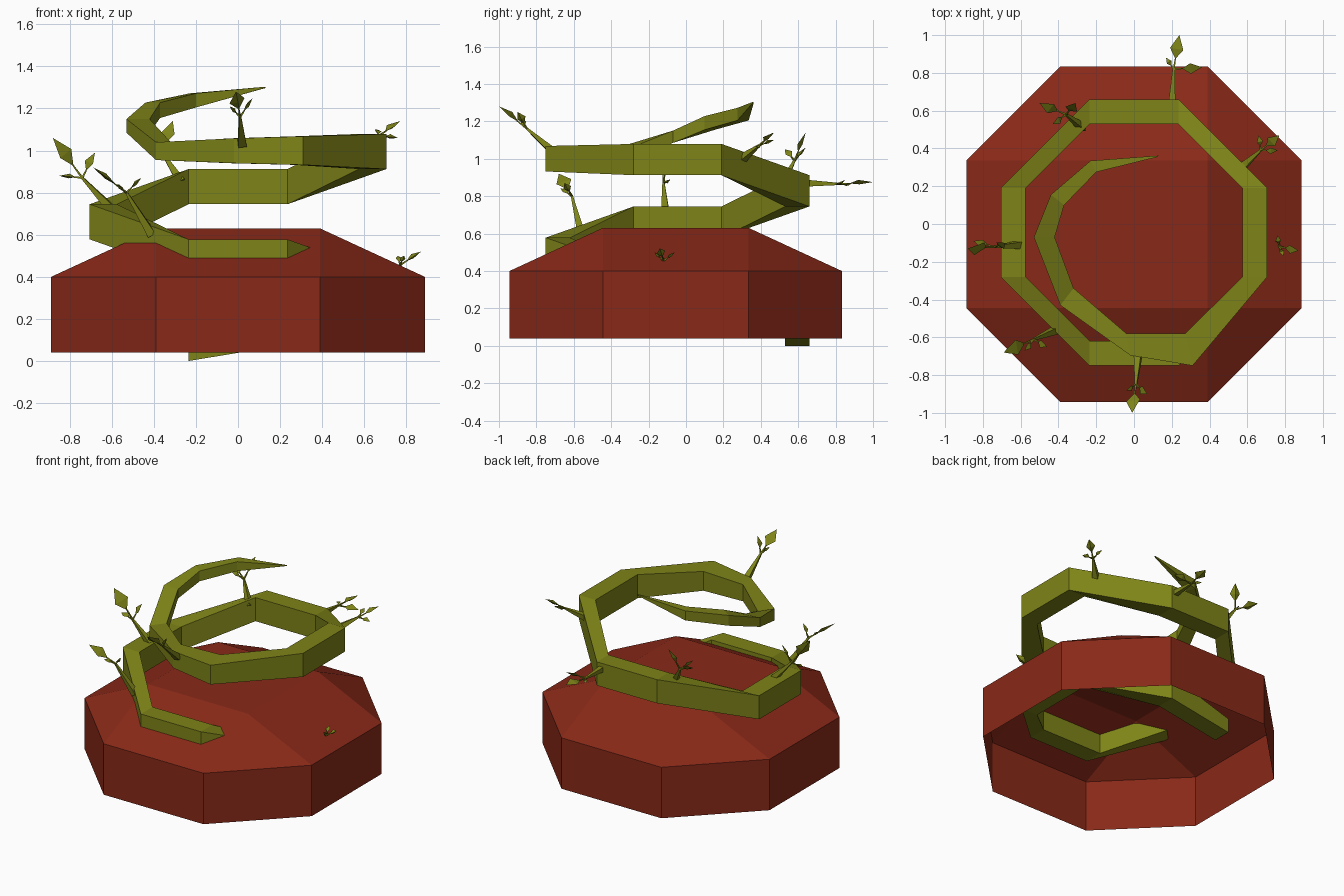
import bpy, bmesh, math
from mathutils import Vector

if "Cube" in bpy.data.objects:
    bpy.data.objects.remove(bpy.data.objects["Cube"])


def material(name, color):
    m = bpy.data.materials.new(name)
    m.diffuse_color = (*color, 1)
    m.use_nodes = True
    m.node_tree.nodes["Principled BSDF"].inputs["Base Color"].default_value = m.diffuse_color
    return m


RED = material("clay_red", (0.25, 0.022, 0.009))
OLIVE = material("olive_green", (0.21, 0.23, 0.009))


def finish(name, bm, mat):
    bmesh.ops.recalc_face_normals(bm, faces=bm.faces)
    me = bpy.data.meshes.new(name)
    bm.to_mesh(me)
    bm.free()
    me.materials.append(mat)
    ob = bpy.data.objects.new(name, me)
    bpy.context.collection.objects.link(ob)
    return ob


# Base: open-bottomed octagonal wall with a roof rising to a flat square
bm = bmesh.new()
cy, A, B = -0.055, 0.888, 0.39
octagon = [(A, -B), (A, B), (B, A), (-B, A), (-A, B), (-A, -B), (-B, -A), (B, -A)]
low = [bm.verts.new((x, y + cy, 0.04)) for x, y in octagon]
top = [bm.verts.new((x, y + cy, 0.40)) for x, y in octagon]
square = [bm.verts.new((x, y + cy, 0.63)) for x, y in [(B, -B), (B, B), (-B, B), (-B, -B)]]
for i in range(8):
    j = (i + 1) % 8
    bm.faces.new((low[i], low[j], top[j], top[i]))
for k in range(4):
    n = (k + 1) % 4
    bm.faces.new((top[2 * k], top[2 * k + 1], square[n], square[k]))
    bm.faces.new((top[2 * k + 1], top[(2 * k + 2) % 8], square[n]))
bm.faces.new(square)
finish("base", bm, RED)

# Vine: a square-section spiral, level on the sides and rising on the diagonals
vy, OUT, INN, H, STEP = -0.045, 0.705, 0.575, 0.167, 0.167
sections = []          # inner xy, outer xy, bottom z, top z


def side(k, s):
    """Section at start (s=-1) or end (s=1) of side k: back, right, front, left."""
    a = math.pi / 2 - k * math.pi / 2
    n = Vector((math.cos(a), math.sin(a)))
    t = Vector((n.y, -n.x))
    c = Vector((0, vy))
    z = 0.077 + STEP * k
    return (c + n * INN + t * s * 0.235, c + n * OUT + t * s * 0.235, z, z + H)


i0, o0, _, _ = side(0, -1)
sections.append((i0, o0, 0.0, 0.10))
sections.append(side(0, 1))
for k in range(1, 6):
    sections += [side(k, -1), side(k, 1)]
# tapering upper end that curls inward
sections += [
    ((0.27, -0.58), (0.31, -0.75), 0.932, 1.068),
    ((-0.04, -0.58), (-0.02, -0.695), 0.94, 1.058),
    ((-0.32, -0.34), (-0.39, -0.43), 0.955, 1.04),
    ((-0.42, -0.07), (-0.53, -0.07), 1.085, 1.15),
    ((-0.37, 0.10), (-0.44, 0.155), 1.155, 1.228),
    ((-0.20, 0.275), (-0.23, 0.335), 1.205, 1.272),
    ((0.125, 0.355), (0.13, 0.362), 1.297, 1.303),
]
bm = bmesh.new()
rings = []
for i, o, zb, zt in sections:
    rings.append([bm.verts.new((*p, z)) for p, z in ((i, zb), (o, zb), (o, zt), (i, zt))])
for r, s in zip(rings, rings[1:]):
    for a in range(4):
        b = (a + 1) % 4
        bm.faces.new((r[a], r[b], s[b], s[a]))
bm.faces.new(rings[0])
bm.faces.new(rings[-1])
finish("vine", bm, OLIVE)


def add_stem(bm, p, q, r0, r1):
    d = (q - p).normalized()
    u = d.orthogonal().normalized()
    v = d.cross(u)
    ring = []
    for c, r in ((p, r0), (q, r1)):
        ring.append([bm.verts.new(c + r * (u * math.cos(a) + v * math.sin(a)))
                     for a in (0, math.tau / 4, math.tau / 2, 3 * math.tau / 4)])
    for a in range(4):
        b = (a + 1) % 4
        bm.faces.new((ring[0][a], ring[0][b], ring[1][b], ring[1][a]))
    bm.faces.new(ring[0])
    bm.faces.new(ring[1])


def add_leaf(bm, p, q, flip):
    """Slightly folded kite-shaped blade on a thin stalk."""
    d = q - p
    start = p + d * 0.3
    add_stem(bm, p, start + d * 0.06, 0.007, 0.004)
    w = d.cross(Vector((0.3 * flip, -0.4, 1))).normalized()
    n = w.cross(d).normalized()
    mid = start.lerp(q, 0.42)
    wide = 0.2 * d.length
    a, b = bm.verts.new(start), bm.verts.new(q)
    l = bm.verts.new(mid + w * wide + n * 0.008)
    r = bm.verts.new(mid - w * wide + n * 0.008)
    under = bm.verts.new(mid - n * 0.008)
    for f in ((a, l, under), (l, b, under), (b, r, under), (r, a, under), (a, r, l), (l, r, b)):
        bm.faces.new(f)


# Sprouts: stem base, fork, then leaf tips
sprouts = {
    "back_sprout": [(0.20, 0.62, 0.87), (0.21, 0.82, 0.865),
                    (0.24, 1.0, 0.875), (0.36, 0.83, 0.87), (0.17, 0.88, 0.86)],
    "back_left_sprout": [(-0.27, 0.51, 0.85), (-0.36, 0.58, 0.99),
                         (-0.50, 0.64, 1.06), (-0.31, 0.64, 1.14), (-0.43, 0.53, 1.05)],
    "right_sprout": [(0.57, 0.30, 1.00), (0.67, 0.39, 1.07),
                     (0.77, 0.47, 1.14), (0.76, 0.39, 1.06), (0.66, 0.47, 1.10)],
    "left_sprout": [(-0.60, -0.11, 0.72), (-0.74, -0.12, 0.87),
                    (-0.88, -0.13, 1.06), (-0.68, -0.10, 0.99), (-0.85, -0.09, 0.88)],
    "left_front_sprout": [(-0.41, -0.56, 0.60), (-0.53, -0.61, 0.80),
                          (-0.69, -0.68, 0.92), (-0.46, -0.65, 0.87), (-0.58, -0.67, 0.84)],
    "front_sprout": [(0.02, -0.70, 1.03), (0.01, -0.85, 1.16),
                     (-0.01, -1.0, 1.28), (0.07, -0.90, 1.25), (-0.04, -0.88, 1.21)],
    "lower_right_sprout": [(0.62, -0.12, 0.33), (0.77, -0.12, 0.455),
                           (0.87, -0.14, 0.52), (0.76, -0.06, 0.50), (0.79, -0.17, 0.50)],
}
for name, pts in sprouts.items():
    base, fork, *tips = [Vector(p) for p in pts]
    bm = bmesh.new()
    add_stem(bm, base, fork, 0.028, 0.008)
    for k, tip in enumerate(tips):
        add_leaf(bm, fork, tip, k - 1)
    finish(name, bm, OLIVE)
